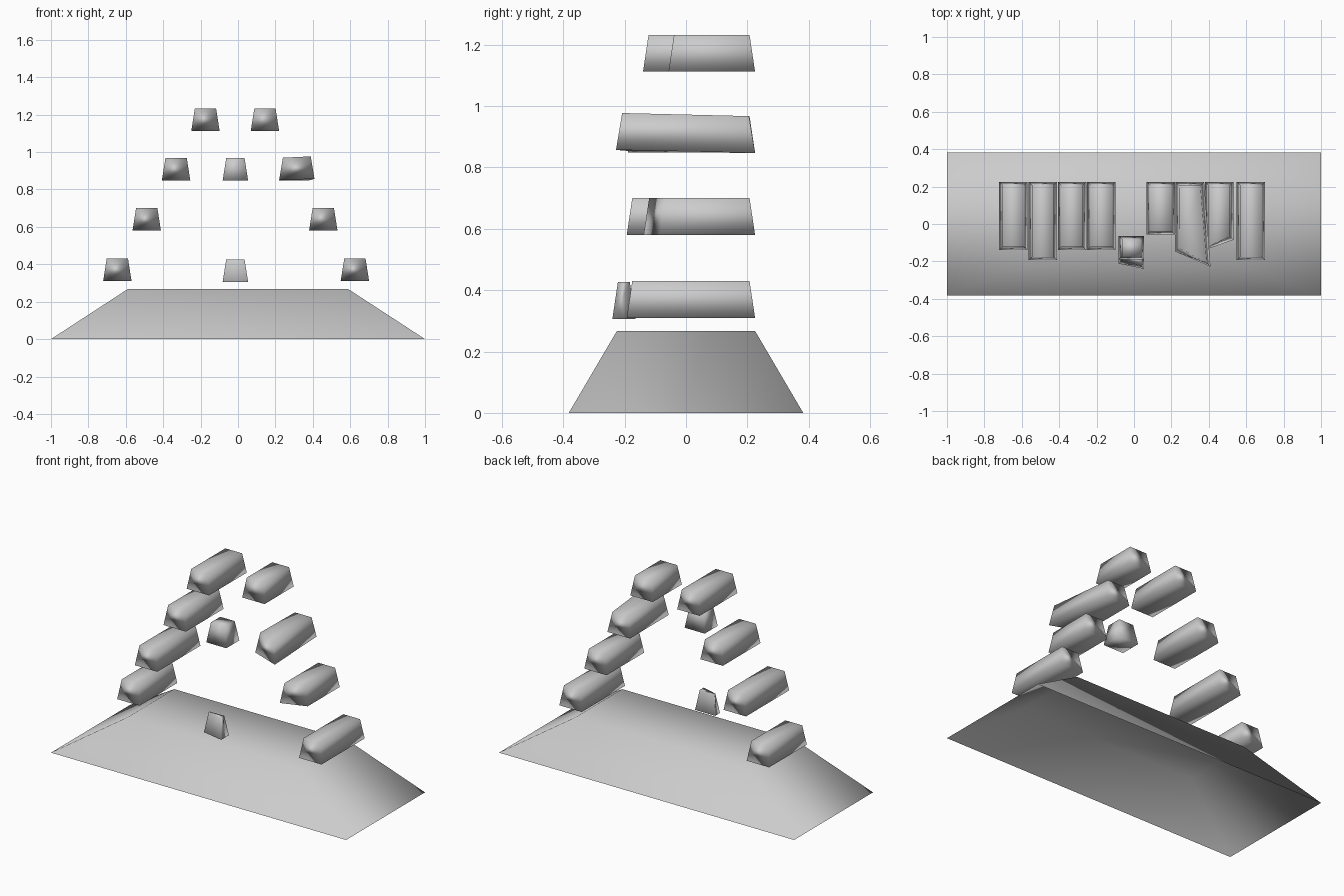
import bpy

if "Cube" in bpy.data.objects:
    bpy.data.objects.remove(bpy.data.objects["Cube"])

stone = bpy.data.materials.new("light grey stone")
stone.use_nodes = True
stone.diffuse_color = (0.6, 0.6, 0.6, 1)
stone.node_tree.nodes["Principled BSDF"].inputs["Base Color"].default_value = (0.6, 0.6, 0.6, 1)

BACK = 0.225


def tapered(name, corners, z, height, inset_x, inset_y, lift=(0, 0, 0, 0), closed=True):
    """Tapered solid; corners run front left, front right, back right, back left."""
    signs = ((1, 1), (-1, 1), (-1, -1), (1, -1))
    bottom = [(x, y, z + up) for (x, y), up in zip(corners, lift)]
    top = [(x + sx * inset_x, y + sy * inset_y, h + height)
           for (x, y, h), (sx, sy) in zip(bottom, signs)]
    faces = [(i, (i + 1) % 4, (i + 1) % 4 + 4, i + 4) for i in range(4)]
    faces.append((4, 5, 6, 7))
    if closed:
        faces.append((3, 2, 1, 0))
    mesh = bpy.data.meshes.new(name)
    mesh.from_pydata(bottom + top, [], faces)
    mesh.materials.append(stone)
    mesh.shade_smooth()
    obj = bpy.data.objects.new(name, mesh)
    bpy.context.collection.objects.link(obj)
    # Soft shading led by the larger faces
    obj.modifiers.new("area normals", "WEIGHTED_NORMAL").mode = "FACE_AREA"
    return obj


def block(name, x, z, front_left, front_right=None, back=BACK, width=0.152):
    """Floating block whose front may be cut at a slant."""
    right = front_left if front_right is None else front_right
    corners = ((x, front_left), (x + width, right), (x + width, back), (x, back))
    return tapered(name, corners, z, 0.12, 0.019, 0.018)


# Sloped plinth, a shell open underneath
tapered("plinth", ((-1, -0.382), (1, -0.382), (1, 0.382), (-1, 0.382)),
        0, 0.267, 0.41, 0.157, closed=False)

# Rising arch of floating blocks, one side then the other
ROWS = (0.31, 0.58, 0.848, 1.112)
right_fronts = (-0.14, -0.193, -0.14, -0.14)
for i, (z, front) in enumerate(zip(ROWS, right_fronts)):
    block(f"arch_block_right_{i + 1}", -0.721 + i * 0.157, z, front)

block("arch_block_left_1", 0.549, ROWS[0], -0.193)
block("arch_block_left_2", 0.38, ROWS[1], -0.138, -0.085)
block("arch_block_left_4", 0.068, ROWS[3], -0.057)

# Skewed, slightly tipped block
tapered("arch_block_left_3",
        ((0.22, -0.147), (0.409, -0.228), (0.375, BACK), (0.222, BACK)),
        ROWS[2] - 0.001, 0.12, 0.02, 0.02, (0.003, 0.01, 0, 0))

# Small pieces in the middle
block("centre_block_upper", -0.082, ROWS[2], -0.19, back=-0.064, width=0.136)
block("centre_block_lower", -0.082, ROWS[0] - 0.004, -0.212, -0.24, back=-0.165, width=0.136)
